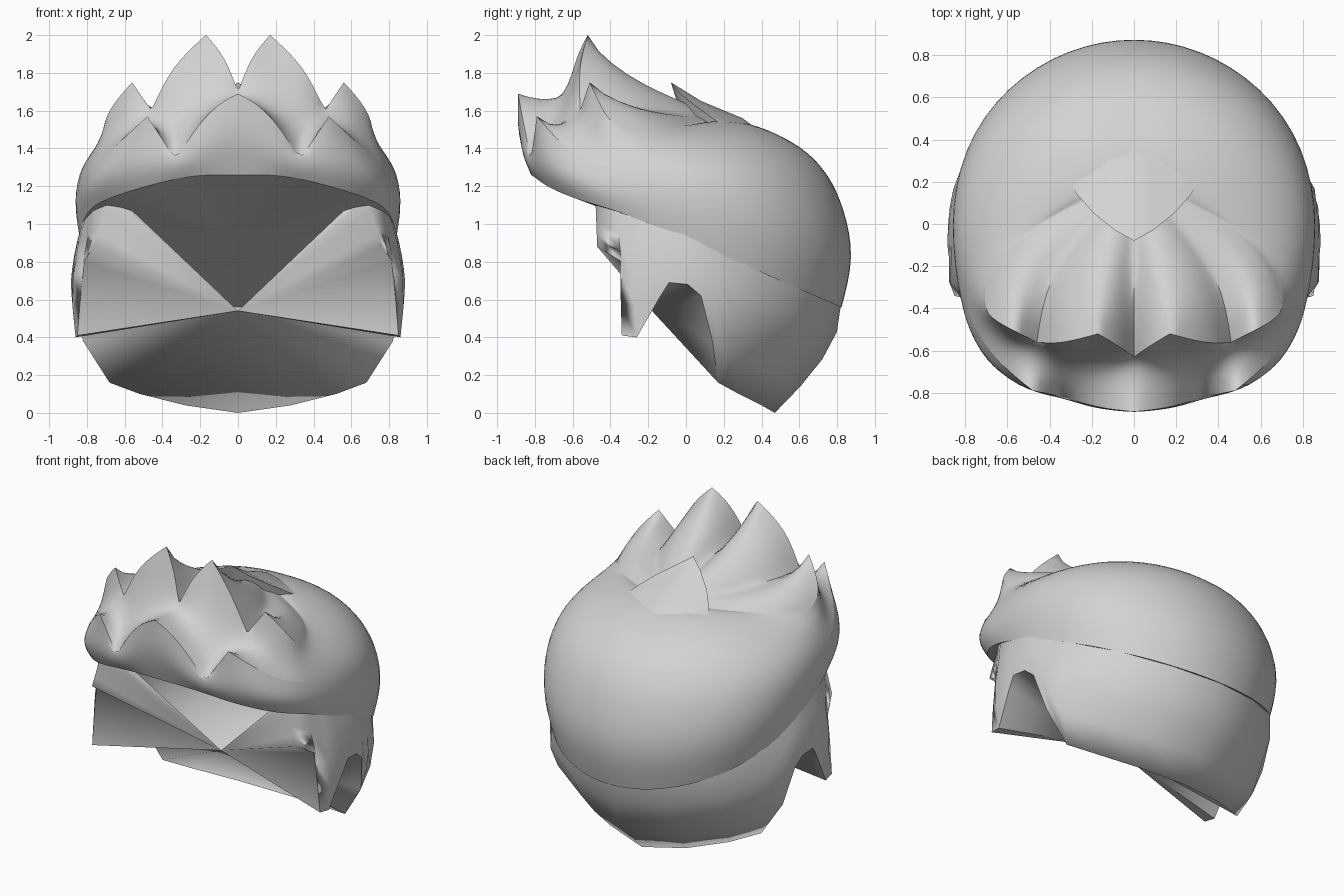
import bpy, bmesh, math
from mathutils import Vector

if "Cube" in bpy.data.objects:
    bpy.data.objects.remove(bpy.data.objects["Cube"])

grey = bpy.data.materials.new("light_grey")
grey.diffuse_color = (0.65, 0.65, 0.65, 1)
grey.use_nodes = True
grey.node_tree.nodes["Principled BSDF"].inputs["Base Color"].default_value = grey.diffuse_color


def mirror(cols):
    """Front-to-back half columns -> closed loop of columns around the head."""
    flip = [[Vector((-p.x, p.y, p.z)) for p in c] for c in cols[1:-1]]
    return cols + flip[::-1]


def finish(bm, name):
    bmesh.ops.recalc_face_normals(bm, faces=bm.faces)
    for f in bm.faces:
        f.smooth = True
    me = bpy.data.meshes.new(name)
    bm.to_mesh(me)
    bm.free()
    me.materials.append(grey)
    ob = bpy.data.objects.new(name, me)
    bpy.context.collection.objects.link(ob)
    return ob


def smooth_by_angle(ob, angle):
    bpy.ops.object.select_all(action='DESELECT')
    ob.select_set(True)
    bpy.context.view_layer.objects.active = ob
    bpy.ops.object.shade_smooth_by_angle(angle=math.radians(angle))


# --- swept hair: each column runs rim, bulge, fringe edge, ledge, quiff edge, top
front = [
    [(0, -.82, 1.26), (0, -.90, 1.48), (0, -.89, 1.69),
     (0, -.65, 1.66), (0, -.63, 1.70), (0, -.28, 1.67)],
    [(.09, -.82, 1.26), (.10, -.89, 1.44), (.10, -.88, 1.64),
     (.11, -.66, 1.61), (.07, -.58, 1.89), (.08, -.27, 1.73)],
    [(.19, -.82, 1.26), (.21, -.88, 1.37), (.21, -.86, 1.53),
     (.23, -.66, 1.55), (.17, -.52, 2.0), (.17, -.25, 1.75)],
    [(.33, -.79, 1.24), (.34, -.83, 1.29), (.33, -.82, 1.34),
     (.36, -.64, 1.53), (.35, -.57, 1.84), (.34, -.24, 1.69)],
    [(.49, -.74, 1.20), (.53, -.80, 1.33), (.48, -.79, 1.57),
     (.46, -.59, 1.54), (.46, -.56, 1.60), (.42, -.27, 1.60)],
    [(.65, -.63, 1.15), (.70, -.69, 1.26), (.63, -.67, 1.43),
     (.61, -.55, 1.48), (.56, -.51, 1.75), (.56, -.2, 1.59)],
    [(.74, -.51, 1.11), (.78, -.55, 1.22), (.73, -.54, 1.34),
     (.69, -.47, 1.43), (.68, -.45, 1.62), (.62, -.15, 1.55)],
    [(.80, -.36, 1.07), (.83, -.40, 1.17), (.80, -.41, 1.29),
     (.77, -.38, 1.40), (.74, -.36, 1.46), (.64, -.08, 1.50)],
]
hair_cols = [[Vector(p) for p in c] for c in front]
apex = Vector((0, .25, 1.545))
for deg in (0, 25, 48, 70, 90):
    a = math.radians(deg)
    x, y = .86 * math.cos(a), .84 * math.sin(a)
    z = .92 - .44 * y
    rise = apex.z + .03 * math.cos(a) - z
    bulge = 1.03 + .07 * math.sin(a)
    hair_cols.append([Vector((x * r, .1 + (y - .1) * r, z + rise * h)) for r, h in
                      ((1, 0), (bulge, .27), (1.02, .53), (.91, .71), (.72, .86), (.42, .965))])

bm = bmesh.new()
ecr = bm.edges.layers.float.new("crease_edge")
vcr = bm.verts.layers.float.new("crease_vert")
cols = [[bm.verts.new(p) for p in c] for c in mirror(hair_cols)]
n = len(cols)
top = bm.verts.new(apex)
under = bm.verts.new((0, 0, .915))
for i in range(n):
    a, b = cols[i], cols[(i + 1) % n]
    for r in range(5):
        bm.faces.new((a[r], b[r], b[r + 1], a[r + 1]))
    bm.faces.new((a[5], b[5], top))
    bm.faces.new((b[0], a[0], under))


def crease(a, b, w=1.0):
    e = bm.edges.get((a, b))
    e[ecr] = w
    e.smooth = False


for i in range(n):
    j = (i + 1) % n
    crease(cols[i][0], cols[j][0])
    near = [min(k, n - k) for k in (i, j)]
    if max(near) <= 7:                       # pointed lock edges at the front
        crease(cols[i][2], cols[j][2])
        crease(cols[i][4], cols[j][4])
    if near[0] in (0, 3, 4):                 # fringe tips and notches
        cols[i][2][vcr] = 1
    if near[0] in (0, 2, 4, 5):              # quiff tips and notches
        cols[i][4][vcr] = 1
    if near[0] in (0, 4):                    # partings between the quiff locks
        crease(cols[i][4], cols[i][5], .8)
hair = finish(bm, "swept_hair")
sub = hair.modifiers.new("smooth", 'SUBSURF')
sub.levels = sub.render_levels = 2

# --- pointed lock lying on the crown
bm = bmesh.new()
edge = [(0, -.08, 1.75), (.09, -.03, 1.69), (.19, .05, 1.625), (.27, .14, 1.56), (.31, .2, 1.52)]
rows = []
for x, y, z in edge:
    rows.append([Vector((x * .95, y + .04, z - .13)), Vector((x, y, z)),
                 Vector((x, y + (.24 - y) * .5, z + (1.57 - x * .15 - z) * .55)),
                 Vector((x * .95, .3, 1.56 - x * .2)), Vector((x * .8, .55, 1.37 - x * .2))])
grid = [[Vector((-p.x, p.y, p.z)) for p in c] for c in rows[:0:-1]] + rows
gv = [[bm.verts.new(p) for p in c] for c in grid]
for a, b in zip(gv, gv[1:]):
    for r in range(4):
        bm.faces.new((a[r], b[r], b[r + 1], a[r + 1]))
smooth_by_angle(finish(bm, "crown_lock"), 50)

# --- lower hair: top point, bottom point, outward bulge (sideburn, ear arch, nape)
lower = [
    (.68, -.48, 1.14, .76, -.47, .88, 1.0),
    (.76, -.38, 1.11, .82, -.34, .80, 1.0),
    (.77, -.35, 1.10, .85, -.34, .41, 1.01),
    (.80, -.27, 1.06, .86, -.26, .40, 1.05),
    (.82, -.18, 1.02, .88, -.14, .61, 1.02),
    (.83, -.11, .99, .885, -.09, .69, 1.01),
    (.84, -.02, .95, .88, .01, .68, 1.01),
    (.83, .08, .91, .87, .08, .62, 1.02),
    (.81, .18, .86, .82, .14, .38, 1.05),
    (.77, .32, .79, .68, .17, .16, 1.10),
    (.60, .58, .67, .52, .28, .10, 1.11),
    (.32, .75, .60, .28, .40, .04, 1.11),
    (0, .82, .57, 0, .47, 0, 1.12),
]
side = []
for tx, ty, tz, bx, by, bz, k in lower:
    t, b = Vector((tx, ty, tz)), Vector((bx, by, bz))
    col = []
    for s in range(5):
        f = s / 4
        w = 1 + (k - 1) * 4 * f * (1 - f)
        p = t.lerp(b, f)
        col.append(Vector((p.x * w, p.y * w, p.z)))
    side.append(col)
ring = side + [[Vector((-p.x, p.y, p.z)) for p in c] for c in side[-2::-1]]
bm = bmesh.new()
rv = [[bm.verts.new(p) for p in c] for c in ring]
hub = bm.verts.new((0, -.18, .54))
for a, b in zip(rv, rv[1:]):
    for r in range(4):
        bm.faces.new((a[r], b[r], b[r + 1], a[r + 1]))
    bm.faces.new((a[4], b[4], hub))          # inner surface drawn in to one point
for c, s in ((rv[0], 1), (rv[-1], -1)):      # cheek panels beside the open front
    inner = bm.verts.new((.60 * s, -.42, 1.11))
    bm.faces.new((c[0], inner, hub))
    for r in range(4):
        bm.faces.new((c[r], c[r + 1], hub))
for k in range(9):                           # crisp sideburn and ear arch edges
    for side_ring in (rv, rv[::-1]):
        bm.edges.get((side_ring[k][4], side_ring[k + 1][4])).smooth = False
        if k in (2, 3):
            bm.edges.get((side_ring[k][4], hub)).smooth = False
finish(bm, "lower_hair")
